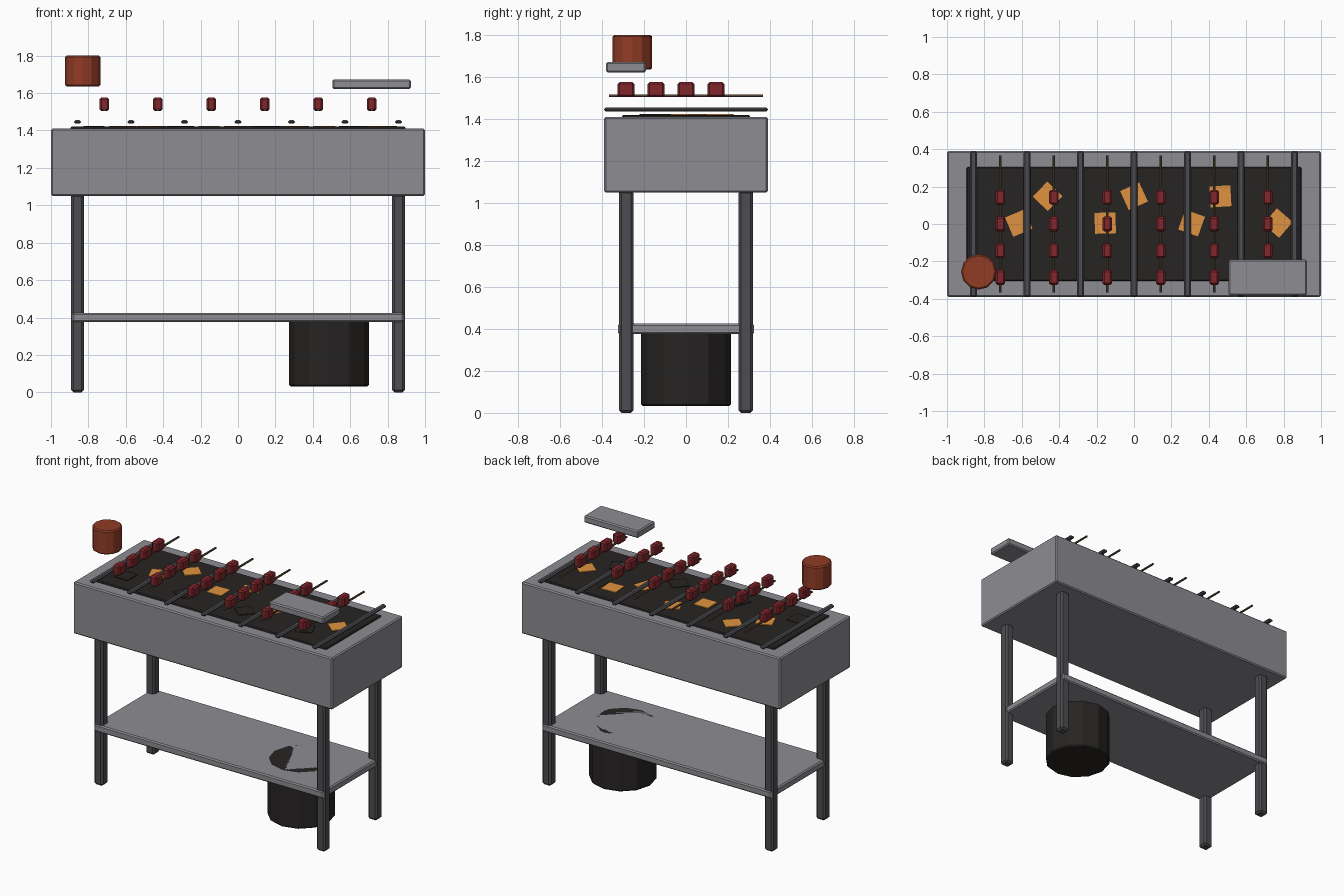
import bpy, math

if "Cube" in bpy.data.objects:
    bpy.data.objects.remove(bpy.data.objects["Cube"])


def material(name, r, g, b):
    m = bpy.data.materials.new(name)
    m.diffuse_color = (r, g, b, 1)
    m.use_nodes = True
    m.node_tree.nodes["Principled BSDF"].inputs["Base Color"].default_value = m.diffuse_color
    return m


steel = material("steel", 0.27, 0.27, 0.29)
iron = material("dark_iron", 0.075, 0.075, 0.085)
black = material("charcoal", 0.02, 0.018, 0.017)
glow = material("ember", 0.75, 0.29, 0.05)
red = material("meat", 0.22, 0.02, 0.025)
clay = material("clay", 0.28, 0.045, 0.018)
wood = material("wood", 0.13, 0.085, 0.045)


def finish(ob, name, mat, bevel):
    ob.name = name
    ob.data.materials.append(mat)
    if bevel:
        mod = ob.modifiers.new("bevel", 'BEVEL')
        mod.width = bevel
        mod.segments = 1
        mod.limit_method = 'ANGLE'
        mod.angle_limit = math.radians(40)
    return ob


def box(name, loc, size, mat, bevel=0.008, turn=0.0):
    bpy.ops.mesh.primitive_cube_add(size=1, location=loc, rotation=(0, 0, turn))
    ob = bpy.context.object
    ob.scale = size
    bpy.ops.object.transform_apply(location=False, rotation=False, scale=True)
    return finish(ob, name, mat, bevel)


def cylinder(name, loc, radius, depth, mat, sides=12, bevel=0.008, rot=(0, 0, 0)):
    bpy.ops.mesh.primitive_cylinder_add(vertices=sides, radius=radius, depth=depth,
                                        location=loc, rotation=rot)
    return finish(bpy.context.object, name, mat, bevel)


# Firebox and the coal bed showing just above its rim
box("firebox", (0, 0, 1.23), (2.0, 0.78, 0.36), steel)
box("coal_bed", (0, 0, 1.395), (1.79, 0.61, 0.05), black, 0.006)

# Legs and lower shelf
for sx in (-1, 1):
    for sy in (-1, 1):
        box("leg", (sx * 0.858, sy * 0.285, 0.53), (0.068, 0.068, 1.06), iron, 0.012)
box("lower_shelf", (0, 0, 0.40), (1.77, 0.65, 0.05), steel)

# Charcoal bin hanging through the shelf
cylinder("charcoal_bin", (0.487, 0, 0.2285), 0.214, 0.393, black)

# Coals, every third one unlit
for i in range(11):
    lit = i % 3 != 0
    box("ember" if lit else "coal",
        (-0.77 + 0.154 * i, (-0.143, 0.005, 0.148)[i % 3], 1.41),
        (0.112, 0.112, 0.03), glow if lit else black, 0, 0.4 * i)

# Grate bars
for i in range(7):
    box("grate_bar", (-0.858 + 0.286 * i, 0, 1.446), (0.036, 0.78, 0.02), iron, 0.008)

# Skewers with four pieces of meat each
for i in range(6):
    x = -0.715 + 0.286 * i
    cylinder("skewer", (x, 0, 1.511), 0.007, 0.735, wood, 8, 0, (math.pi / 2, 0, 0))
    for j in range(4):
        box("meat_piece", (x, -0.286 + 0.143 * j, 1.54), (0.052, 0.08, 0.072), red, 0.01)

# Spice pot and serving tray
cylinder("spice_pot", (-0.83, -0.256, 1.718), 0.095, 0.165, clay)
box("serving_tray", (0.714, -0.286, 1.647), (0.42, 0.19, 0.05), steel)
